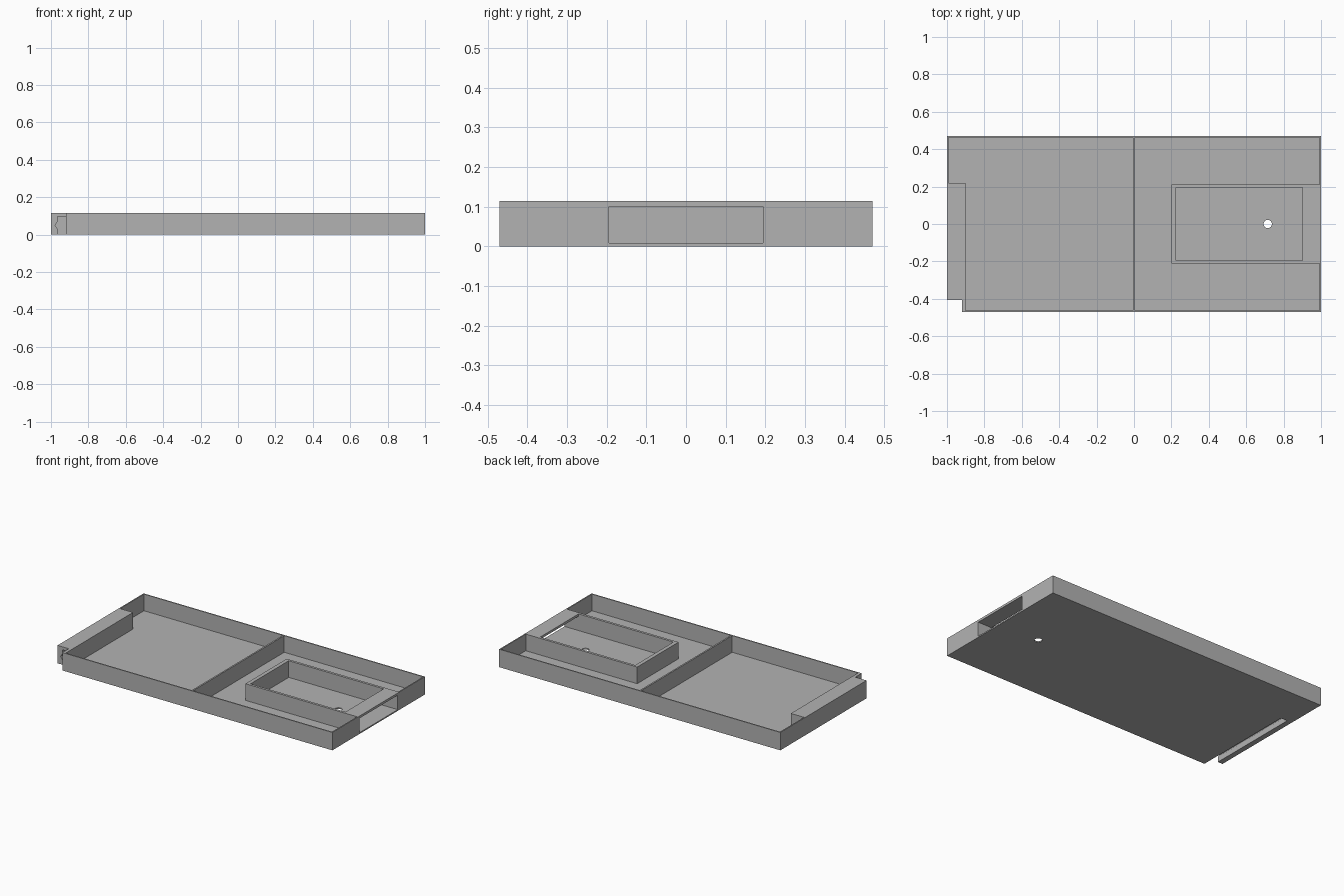
import bpy
import bmesh
import math
from mathutils import Vector

default = bpy.data.objects.get("Cube")
if default:
    bpy.data.objects.remove(default, do_unlink=True)

# Main dimensions
W, D, H = 1.0, 0.47, 0.115
WALL, FLOOR = 0.0075, 0.008
ABOVE = H + 0.1
IN_X, IN_Y = W - WALL, D - WALL
DIV = 0.005

grey = bpy.data.materials.new("matte grey")
grey.use_nodes = True
colour = (0.45, 0.45, 0.45, 1)
grey.diffuse_color = colour
grey.node_tree.nodes["Principled BSDF"].inputs["Base Color"].default_value = colour


def prism(name, outline, low, high, axis="z"):
    """Extrude an xy outline along z, or an xz outline along y."""
    bm = bmesh.new()
    place = (lambda a, b: (a, b, low)) if axis == "z" else (lambda a, b: (a, low, b))
    step = Vector((0, 0, high - low)) if axis == "z" else Vector((0, high - low, 0))
    face = bm.faces.new([bm.verts.new(place(a, b)) for a, b in outline])
    grown = bmesh.ops.extrude_face_region(bm, geom=[face])["geom"]
    bmesh.ops.translate(bm, vec=step, verts=[v for v in grown if isinstance(v, bmesh.types.BMVert)])
    bmesh.ops.recalc_face_normals(bm, faces=bm.faces)
    mesh = bpy.data.meshes.new(name)
    bm.to_mesh(mesh)
    bm.free()
    obj = bpy.data.objects.new(name, mesh)
    bpy.context.collection.objects.link(obj)
    mesh.materials.append(grey)
    return obj


def cut(target, cutter):
    """Subtract the cutter and remove it."""
    cutter.hide_render = True
    mod = target.modifiers.new(cutter.name, "BOOLEAN")
    mod.operation, mod.solver, mod.object = "DIFFERENCE", "EXACT", cutter
    bpy.context.view_layer.objects.active = target
    bpy.ops.object.modifier_apply(modifier=mod.name)
    bpy.data.objects.remove(cutter, do_unlink=True)


# Solid tray with a notched front corner
tray = prism("tray", [(-0.92, -D), (W, -D), (W, D), (-W, D), (-W, -0.405), (-0.92, -0.405)], 0, H)

# Open compartment beside the clip block
cut(tray, prism("left_compartment", [
    (-0.9, -IN_Y), (-DIV, -IN_Y), (-DIV, IN_Y),
    (-IN_X, IN_Y), (-IN_X, 0.22), (-0.9, 0.22)], FLOOR, ABOVE))

# Compartment that wraps around the inner box
cut(tray, prism("right_compartment", [
    (DIV, -IN_Y), (IN_X, -IN_Y), (IN_X, -0.21), (0.2, -0.21),
    (0.2, 0.21), (IN_X, 0.21), (IN_X, IN_Y), (DIV, IN_Y)], FLOOR, ABOVE))

# Pocket of the inner box, running out under a bridge through the end wall
cut(tray, prism("box_pocket", [
    (0.225, FLOOR), (W + 0.1, FLOOR), (W + 0.1, 0.1),
    (0.9, 0.1), (0.9, ABOVE), (0.225, ABOVE)], -0.194, 0.194, "y"))

# Round hole through the floor of the box
ring = [math.tau * i / 32 for i in range(32)]
cut(tray, prism("floor_hole", [
    (0.715 + 0.022 * math.cos(a), 0.022 * math.sin(a)) for a in ring], -0.1, 0.05))

# Clip channel under the block, with a snap groove in its outer lip
cut(tray, prism("clip_channel", [
    (-0.92, -0.1), (-0.92, 0.096), (-0.966, 0.096), (-0.966, 0.068),
    (-0.978, 0.05), (-0.966, 0.032), (-0.966, -0.1)], -0.6, 0.21, "y"))
